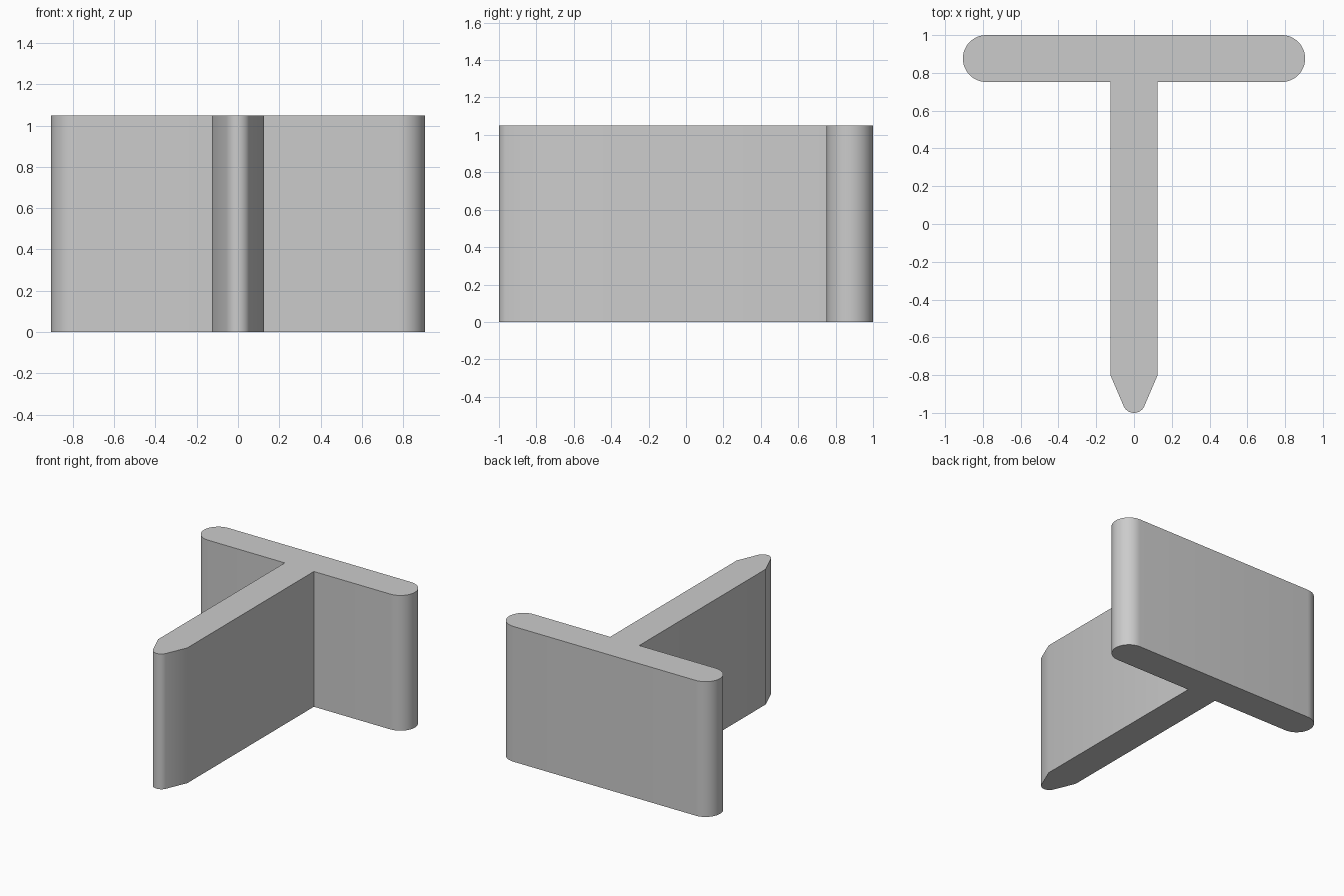
import bpy, bmesh
from math import cos, sin, radians

cube = bpy.data.objects.get("Cube")
if cube:
    bpy.data.objects.remove(cube, do_unlink=True)

HEIGHT = 1.05
FLANGE_R = 0.124      # half thickness of the cross plate
FLANGE_HALF = 0.906   # half width of the cross plate
WEB = 0.125           # half thickness of the stem
TIP_R = 0.06


def arc(cx, cy, r, start, end, steps):
    """Points on a circular arc, angles in degrees."""
    angles = [radians(start + (end - start) * i / steps) for i in range(steps + 1)]
    return [(cx + r * cos(a), cy + r * sin(a)) for a in angles]


# Right half of the outline, from the nose of the stem to the back of the plate
half = arc(0, TIP_R - 1, TIP_R, -90, -24, 8)
half += [(WEB, -0.8), (WEB, 1 - 2 * FLANGE_R)]
half += arc(FLANGE_HALF - FLANGE_R, 1 - FLANGE_R, FLANGE_R, -90, 90, 24)
outline = half + [(-x, y) for x, y in reversed(half[1:])]

# Extrude the T-shaped outline upwards
bm = bmesh.new()
base = bm.faces.new([bm.verts.new((x, y, 0)) for x, y in outline])
top = bmesh.ops.extrude_face_region(bm, geom=[base], use_keep_orig=True)["geom"]
bmesh.ops.translate(bm, vec=(0, 0, HEIGHT),
                    verts=[v for v in top if isinstance(v, bmesh.types.BMVert)])
bmesh.ops.recalc_face_normals(bm, faces=bm.faces)
mesh = bpy.data.meshes.new("t_section")
bm.to_mesh(mesh)
bm.free()

# Plain grey material
grey = bpy.data.materials.new("plain grey")
grey.use_nodes = True
colour = (0.6, 0.6, 0.6, 1)
grey.diffuse_color = colour
grey.node_tree.nodes["Principled BSDF"].inputs["Base Color"].default_value = colour
mesh.materials.append(grey)

section = bpy.data.objects.new("t_section", mesh)
bpy.context.collection.objects.link(section)
bpy.context.view_layer.objects.active = section
section.select_set(True)
bpy.ops.object.shade_smooth_by_angle(angle=radians(30))
